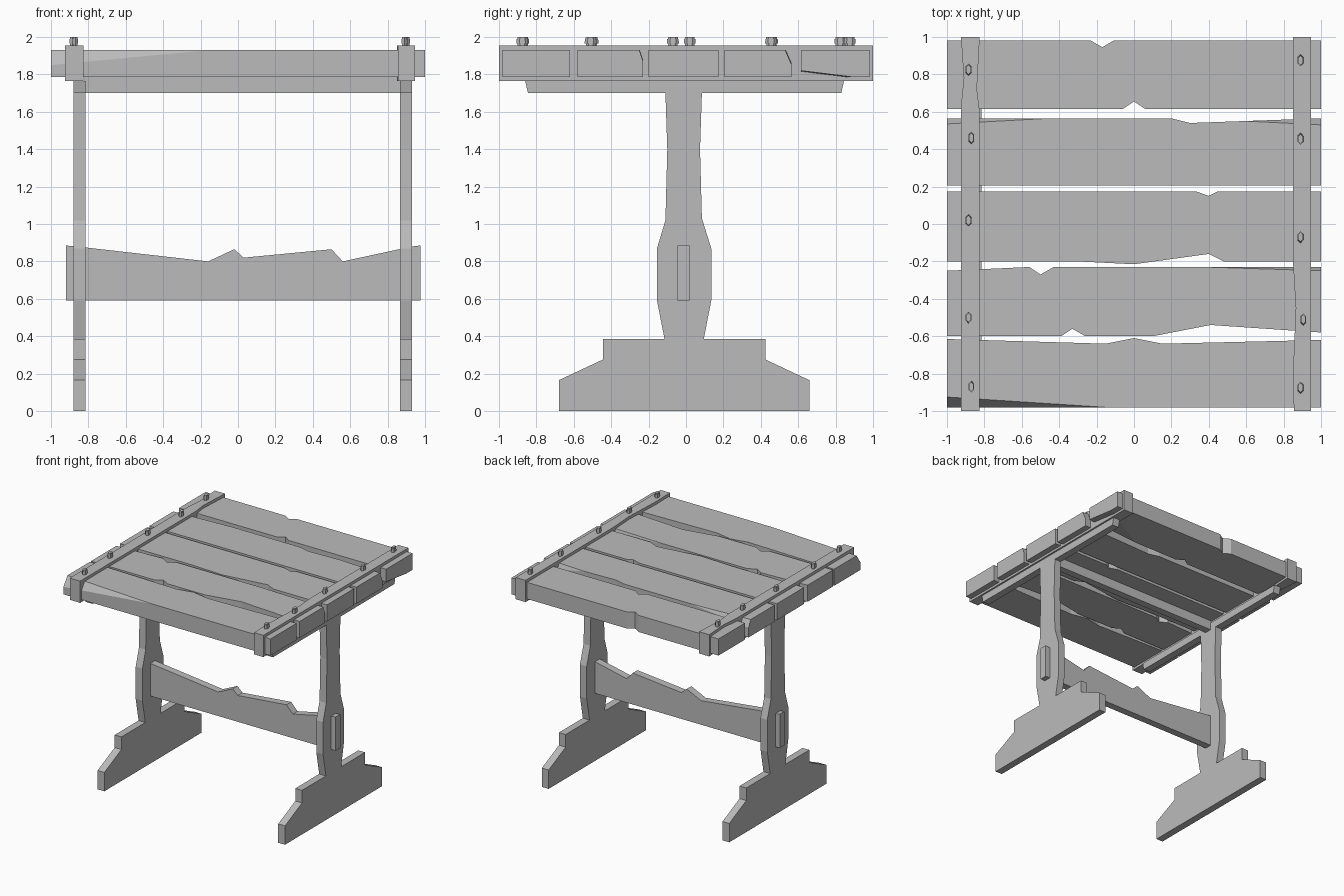
import bpy, bmesh
from mathutils import Vector

default_cube = bpy.data.objects.get("Cube")
if default_cube:
    bpy.data.objects.remove(default_cube, do_unlink=True)

# One plain grey for everything
grey = bpy.data.materials.new("weathered grey")
grey.use_nodes = True
colour = (0.5, 0.5, 0.5, 1)
grey.diffuse_color = colour
grey.node_tree.nodes["Principled BSDF"].inputs["Base Color"].default_value = colour

PLACE = {
    "x": lambda u, v, h: (h, u, v),
    "y": lambda u, v, h: (u, h, v),
    "z": lambda u, v, h: (u, v, h),
}


def finish(bm, name):
    bmesh.ops.recalc_face_normals(bm, faces=bm.faces[:])
    mesh = bpy.data.meshes.new(name)
    bm.to_mesh(mesh)
    bm.free()
    mesh.materials.append(grey)
    obj = bpy.data.objects.new(name, mesh)
    bpy.context.scene.collection.objects.link(obj)
    return obj


def prism_mesh(outline, low, high, axis):
    """Extrude a flat outline between two heights along an axis."""
    bm = bmesh.new()
    place = PLACE[axis]
    bottom = [bm.verts.new(place(u, v, low)) for u, v in outline]
    top = [bm.verts.new(place(u, v, high)) for u, v in outline]
    bm.faces.new(bottom[::-1])
    bm.faces.new(top)
    count = len(outline)
    for i in range(count):
        j = (i + 1) % count
        bm.faces.new((bottom[i], bottom[j], top[j], top[i]))
    bmesh.ops.recalc_face_normals(bm, faces=bm.faces[:])
    return bm


def prism(name, outline, low, high, axis):
    return finish(prism_mesh(outline, low, high, axis), name)


def box(name, xs, ys, zs):
    corners = [(xs[0], ys[0]), (xs[1], ys[0]), (xs[1], ys[1]), (xs[0], ys[1])]
    return prism(name, corners, zs[0], zs[1], "z")


def chip(bm, *points):
    """Slice off the corner beyond the plane through three points."""
    a, b, c = map(Vector, points)
    normal = (b - a).cross(c - a).normalized()
    centre = sum((v.co for v in bm.verts), Vector()) / len(bm.verts)
    if normal.dot(centre - a) > 0:
        normal.negate()
    geom = bm.verts[:] + bm.edges[:] + bm.faces[:]
    bmesh.ops.bisect_plane(bm, geom=geom, plane_co=a, plane_no=normal, clear_outer=True)
    open_edges = [e for e in bm.edges if e.is_boundary]
    bmesh.ops.holes_fill(bm, edges=open_edges)


BOTTOM, TOP = 1.785, 1.93


def plank(name, outline, chips=()):
    bm = prism_mesh(outline, BOTTOM, TOP, "z")
    # each chip: where it starts, which end it widens to, outer and inner edge, depth
    for start, end, outer, inner, depth in chips:
        chip(bm, (start, outer, TOP), (end, inner, TOP), (end, outer, TOP - depth))
    return bm


# Tabletop planks with notched, worn edges
back = plank("back", [
    (-1, .98), (-.23, .98), (-.17, .945), (-.11, .98), (1, .98),
    (1, .615), (.06, .615), (0, .655), (-.06, .615), (-1, .615)])
chip(back, (1, .615, 1.82), (1, .9, BOTTOM), (.5, .615, BOTTOM))
finish(back, "plank_back")

finish(plank("mid_back", [
    (-1, .565), (.2, .565), (.3, .54), (1, .565), (1, .205), (-1, .205)],
    [(.3, 1, .565, .53, .08), (-.45, -1, .565, .535, .06)]), "plank_mid_back")

finish(plank("middle", [
    (-1, .175), (.33, .175), (.4, .15), (.45, .175), (1, .175),
    (1, -.2), (.48, -.2), (.4, -.16), (0, -.215), (-.3, -.2), (-1, -.2)]),
    "plank_middle")

finish(plank("mid_front", [
    (-1, -.25), (-.56, -.23), (-.5, -.27), (-.43, -.23), (1, -.23),
    (1, -.58), (.41, -.54), (.1, -.6), (-.26, -.6), (-.33, -.56), (-.39, -.6), (-1, -.6)],
    [(.38, 1, -.23, -.25, .06)]), "plank_mid_front")

finish(plank("front", [
    (-1, -.615), (-.15, -.64), (0, -.61), (.15, -.64), (1, -.62),
    (1, -.98), (-1, -.98)],
    [(-.15, -1, -.98, -.925, .08)]), "plank_front")

# Cleats clamping the plank ends
prism("cleat_right", [
    (-.925, -1), (-.825, -1), (-.825, .6), (-.84, .72), (-.825, 1),
    (-.925, 1), (-.91, .78), (-.925, .63)], 1.765, 1.955, "z")
prism("cleat_left", [
    (.855, -1), (.945, -1), (.945, 1), (.85, 1), (.85, -.2), (.865, -.45), (.85, -.8)],
    1.765, 1.955, "z")


# Hexagonal bolts along each cleat
def bolt(name, x, y):
    bm = bmesh.new()
    for radius, low, high in ((.8, 1.95, 1.97), (1, 1.965, 1.99), (.85, 1.985, 2)):
        made = bmesh.ops.create_cone(
            bm, cap_ends=True, segments=6, radius1=radius, radius2=radius * .95,
            depth=high - low)["verts"]
        for v in made:
            v.co = (x + v.co.x * .018, y + v.co.y * .032, v.co.z + (low + high) / 2)
    finish(bm, name)


for side, spots in {
    "right": [(-.885, .825), (-.87, .46), (-.885, .02), (-.885, -.5), (-.87, -.87)],
    "left": [(.89, .875), (.89, .455), (.89, -.07), (.905, -.51), (.89, -.875)],
}.items():
    for number, (x, y) in enumerate(spots):
        bolt(f"bolt_{side}_{number}", x, y)

# Trestle ends: stepped foot, shaped post and bearer
foot = [(-.68, 0), (.66, 0), (.66, .165), (.425, .275), (.425, .385),
        (-.445, .385), (-.445, .275), (-.68, .165)]
post = [(-.115, .385), (.095, .385), (.135, .59), (.135, .87), (.085, 1.03),
        (.075, 1.4), (.085, 1.7), (-.11, 1.7), (-.1, 1.4), (-.11, 1.02),
        (-.155, .87), (-.155, .59)]
bearer = [(-.845, 1.7), (.83, 1.7), (.845, 1.765), (-.86, 1.765)]
for side, inner, outer in (("right", -.88, -.815), ("left", .865, .93)):
    for part, outline in (("foot", foot), ("post", post), ("bearer", bearer)):
        prism(f"{part}_{side}", outline, inner, outer, "x")

# Stretcher with a worn top edge, and the rail under the planks
prism("stretcher", [
    (-.92, .59), (.975, .59), (.975, .885), (.93, .88), (.56, .8), (.5, .865),
    (.03, .82), (-.02, .865), (-.16, .8), (-.82, .875), (-.92, .885)],
    -.045, .02, "y")
box("under_rail", (-.82, .87), (-.045, .02), (1.7, BOTTOM))
